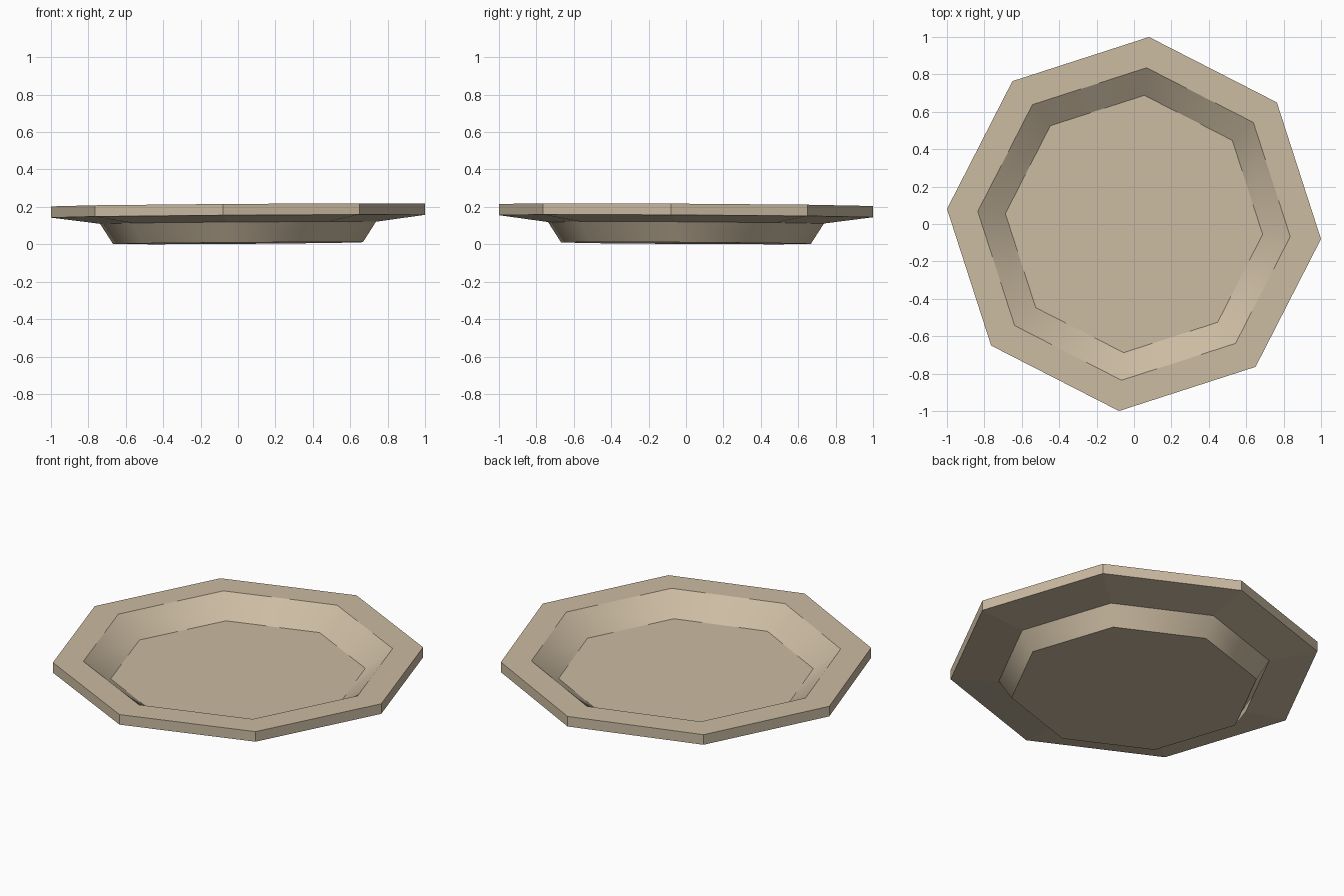
import bpy, bmesh, math

if "Cube" in bpy.data.objects:
    bpy.data.objects.remove(bpy.data.objects["Cube"])

SIDES = 8
START = math.radians(-4.6)      # twist of the octagon
TILT_X, TILT_Y = 0.007, -0.006  # the plate leans very slightly

clay = bpy.data.materials.new("beige_ceramic")
clay.diffuse_color = (0.60, 0.50, 0.36, 1)
clay.use_nodes = True
clay.node_tree.nodes["Principled BSDF"].inputs["Base Color"].default_value = clay.diffuse_color

# Profile (radius, height): well floor, inner wall, rim, lip, underside, foot
PROFILE = [(0.69, 0.10), (0.838, 0.211), (1.003, 0.211),
           (1.003, 0.151), (0.74, 0.116), (0.67, 0.007)]
SMOOTH_BANDS = {0, 4}           # inner wall and foot wall are softly shaded

bm = bmesh.new()
rings = []
for r, z in PROFILE:
    ring = []
    for i in range(SIDES):
        a = START + 2 * math.pi * i / SIDES
        x, y = r * math.cos(a), r * math.sin(a)
        ring.append(bm.verts.new((x, y, z + TILT_X * x + TILT_Y * y)))
    rings.append(ring)

# Bands between rings
for b in range(len(rings) - 1):
    lo, hi = rings[b], rings[b + 1]
    for i in range(SIDES):
        j = (i + 1) % SIDES
        f = bm.faces.new((lo[i], hi[i], hi[j], lo[j]))
        f.smooth = b in SMOOTH_BANDS

# Well floor and base
bm.faces.new(rings[0])
bm.faces.new(rings[-1])
bmesh.ops.recalc_face_normals(bm, faces=bm.faces)

# Only edges inside a soft wall stay smooth
for e in bm.edges:
    e.smooth = all(f.smooth for f in e.link_faces)

# Rest on the ground
low = min(v.co.z for v in bm.verts)
for v in bm.verts:
    v.co.z -= low

mesh = bpy.data.meshes.new("plate")
bm.to_mesh(mesh)
bm.free()
mesh.materials.append(clay)
bpy.context.collection.objects.link(bpy.data.objects.new("plate", mesh))
